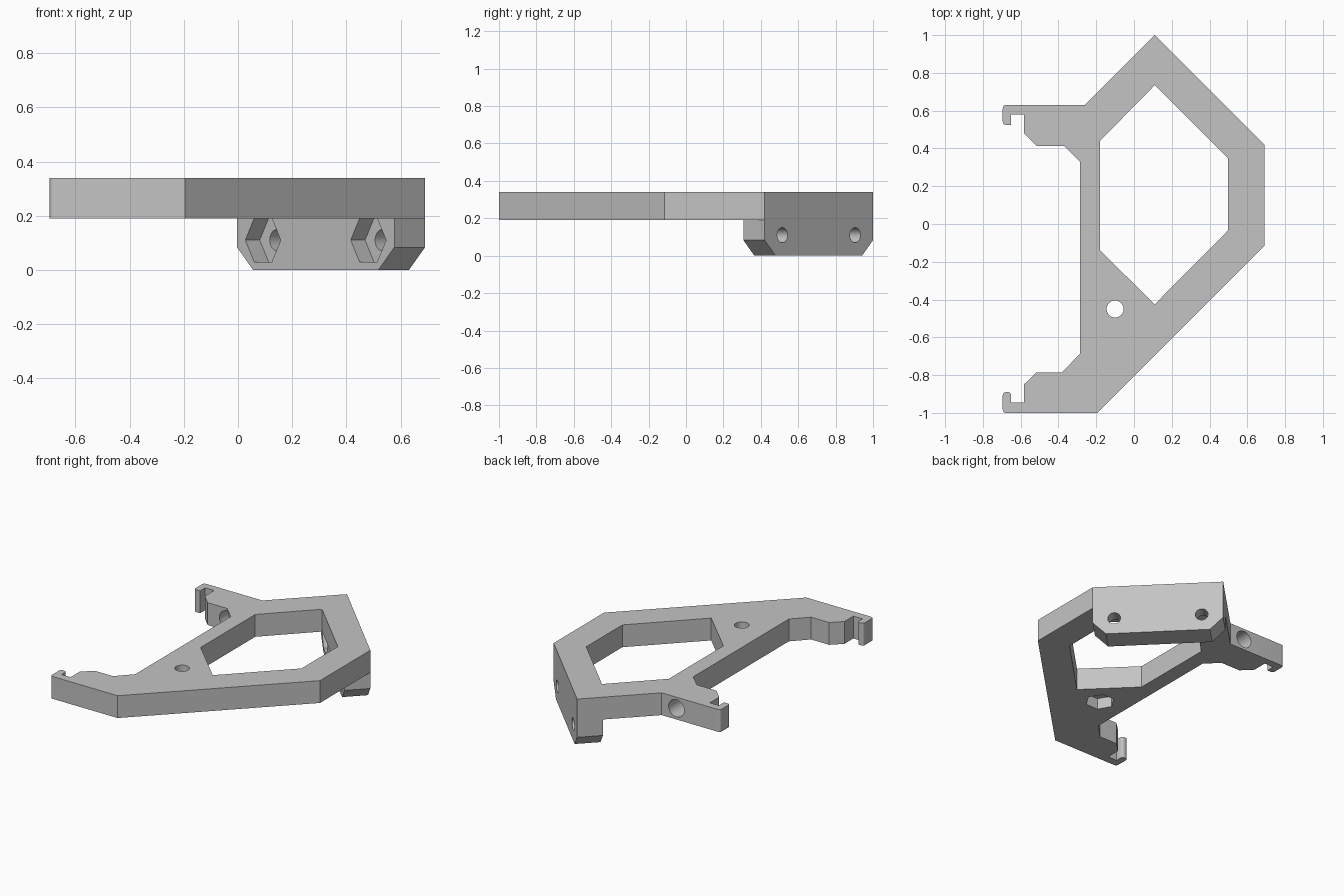
import bpy, bmesh, math
from mathutils import Vector, Matrix

cube = bpy.data.objects.get("Cube")
if cube:
    bpy.data.objects.remove(cube, do_unlink=True)

GREY = (0.55, 0.55, 0.55, 1)
grey = bpy.data.materials.new("plain grey")
grey.use_nodes = True
grey.diffuse_color = GREY
grey.node_tree.nodes["Principled BSDF"].inputs["Base Color"].default_value = GREY

PLATE_LOW, PLATE_TOP = 0.19, 0.34


def add_object(name, bm):
    bmesh.ops.recalc_face_normals(bm, faces=bm.faces[:])
    mesh = bpy.data.meshes.new(name)
    bm.to_mesh(mesh)
    bm.free()
    mesh.materials.append(grey)
    obj = bpy.data.objects.new(name, mesh)
    bpy.context.collection.objects.link(obj)
    return obj


def rounded(points):
    """Turn (x, y) corners, or (x, y, radius) rounded corners, into an outline."""
    out = []
    for i, p in enumerate(points):
        here = Vector(p[:2])
        if len(p) == 2:
            out.append(here)
            continue
        a = here + (Vector(points[i - 1][:2]) - here).normalized() * p[2]
        b = here + (Vector(points[(i + 1) % len(points)][:2]) - here).normalized() * p[2]
        for k in range(6):
            t = k / 5
            out.append(a * (1 - t) ** 2 + here * 2 * t * (1 - t) + b * t * t)
    return out


def prism(name, outline, low, high, matrix=Matrix()):
    bm = bmesh.new()
    face = bm.faces.new([bm.verts.new((p[0], p[1], low)) for p in outline])
    top = bmesh.ops.extrude_face_region(bm, geom=[face])["geom"]
    verts = [v for v in top if isinstance(v, bmesh.types.BMVert)]
    bmesh.ops.translate(bm, verts=verts, vec=(0, 0, high - low))
    bm.transform(matrix)
    return add_object(name, bm)


def rod(name, centre, axis, radius, length, sides=32, spin=0):
    """Cylinder centred on a point along an axis, used as a cutter."""
    turn = Vector(axis).to_track_quat('Z', 'Y').to_matrix().to_4x4()
    bm = bmesh.new()
    bmesh.ops.create_cone(bm, cap_ends=True, segments=sides, radius1=radius, radius2=radius,
                          depth=length, matrix=Matrix.Translation(centre) @ turn
                          @ Matrix.Rotation(spin, 4, 'Z'))
    return add_object(name, bm)


def combine(target, other, operation):
    mod = target.modifiers.new(operation, 'BOOLEAN')
    mod.operation, mod.object, mod.solver = operation, other, 'EXACT'
    bpy.context.view_layer.objects.active = target
    bpy.ops.object.modifier_apply(modifier=mod.name)
    bpy.data.objects.remove(other, do_unlink=True)


# Flat frame with two hooked arms
R = 0.02
frame = prism("bracket_frame", rounded([
    (0.11, 1), (0.69, 0.42), (0.69, -0.115), (-0.195, -1),
    (-0.695, -1, R), (-0.695, -0.89, R), (-0.65, -0.89, R), (-0.65, -0.945),
    (-0.583, -0.945), (-0.583, -0.85), (-0.515, -0.785), (-0.38, -0.785),
    (-0.285, -0.685), (-0.285, 0.33), (-0.37, 0.413), (-0.515, 0.413),
    (-0.583, 0.48), (-0.583, 0.58), (-0.65, 0.58), (-0.65, 0.525),
    (-0.695, 0.525, R), (-0.695, 0.63, R), (-0.26, 0.63)]), PLATE_LOW, PLATE_TOP)

# Hanging tab under the slanted edge: u runs along the edge, n points outward
start = Vector((0.11, 1, 0))
edge = Vector((0.69, 0.42, 0)) - start
length, u = edge.length, edge.normalized()
n = Vector((-u.y, u.x, 0))
up = Vector((0, 0, 1))
place = Matrix.Translation(start) @ Matrix((u, up, n)).transposed().to_4x4()
THICK, CUT = 0.16, 0.083
tab = prism("mounting_tab", [(0, PLATE_LOW), (0, CUT), (CUT, 0), (length - CUT, 0),
                             (length, CUT), (length, PLATE_LOW)], -THICK, 0, place)
if place.determinant() < 0:
    tab.data.flip_normals()

# Centre window
window = prism("window_cutter", [(0.11, 0.735), (0.497, 0.35), (0.497, -0.035),
                                 (0.11, -0.425), (-0.18, -0.14), (-0.18, 0.44)], 0.1, 0.5)
combine(frame, window, 'DIFFERENCE')

# Bolt hole with a nut pocket beneath, and a cross hole through the back arm
HEX, DEPTH = 0.0924, 0.075
combine(frame, rod("bolt_cutter", (-0.1, -0.45, 0.3), up, 0.045, 0.5), 'DIFFERENCE')
pocket = rod("nut_cutter", (-0.1, -0.45, PLATE_LOW), up, HEX, 2 * DEPTH, 6, math.pi / 2)
hex_fix = max(v.co.x for v in pocket.data.vertices) + 0.1
if hex_fix < HEX - 0.001:
    pocket.data.transform(Matrix.Translation((-0.1, -0.45, 0)) @ Matrix.Rotation(math.pi / 6, 4, 'Z')
                          @ Matrix.Translation((0.1, 0.45, 0)))
combine(frame, pocket, 'DIFFERENCE')
combine(frame, rod("cross_cutter", (-0.37, 0.5, 0.265), (0, 1, 0), 0.058, 0.6), 'DIFFERENCE')

# Two bolt holes with nut pockets in the tab
for along in (0.135, length - 0.135):
    centre = start + u * along + up * 0.11
    combine(tab, rod("bolt_cutter", centre, n, 0.04, 0.6), 'DIFFERENCE')
    flat = [(along + HEX * math.cos(k * math.pi / 3), 0.11 + HEX * math.sin(k * math.pi / 3))
            for k in range(6)]
    combine(tab, prism("nut_cutter", flat, -THICK - 0.1, -THICK + DEPTH, place), 'DIFFERENCE')

# Crisp edges with smooth bores
for obj in (frame, tab):
    bpy.ops.object.select_all(action='DESELECT')
    obj.select_set(True)
    bpy.context.view_layer.objects.active = obj
    bpy.ops.object.shade_smooth_by_angle(angle=math.radians(30))
